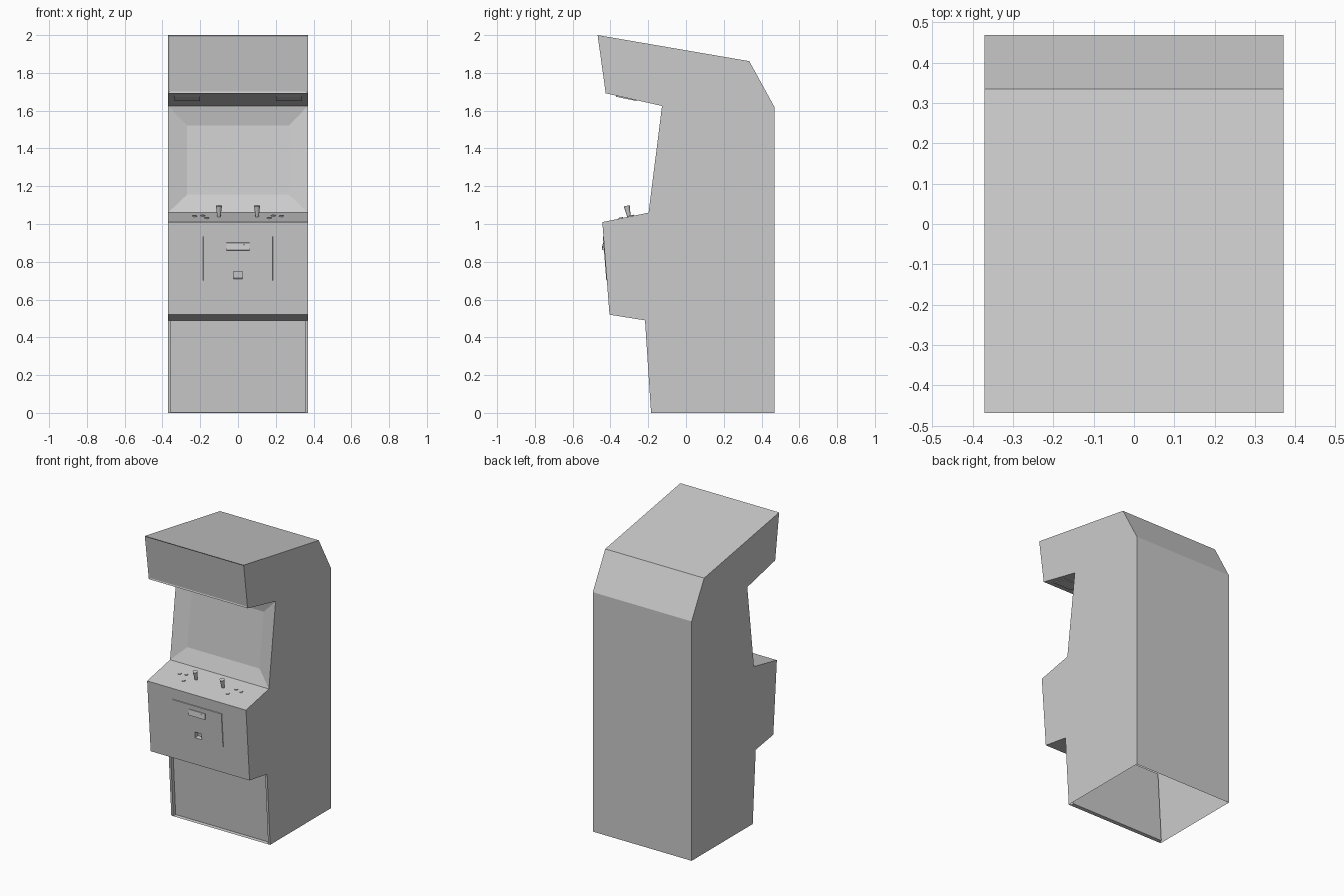
import bpy, bmesh, math
from mathutils import Vector

if "Cube" in bpy.data.objects:
    bpy.data.objects.remove(bpy.data.objects["Cube"])

W = 0.37
# side outline (y, z), counter-clockwise seen from +x
P = [(-0.185, 0), (0.468, 0), (0.468, 1.62), (0.335, 1.862), (-0.468, 2.0),
     (-0.425, 1.692), (-0.127, 1.625), (-0.198, 1.06), (-0.443, 1.01),
     (-0.405, 0.52), (-0.217, 0.49)]


def finish(bm, name):
    me = bpy.data.meshes.new(name)
    bm.to_mesh(me)
    bm.free()
    ob = bpy.data.objects.new(name, me)
    bpy.context.collection.objects.link(ob)
    return ob


def panel(bm, i, xs=(W, -W), ts=(0, 1)):
    """Grid of quads along outline segment i; returns rows of faces."""
    a, b = Vector(P[i]), Vector(P[(i + 1) % len(P)])
    grid = [[bm.verts.new((x, *a.lerp(b, t))) for x in xs] for t in ts]
    return [[bm.faces.new((r[k], r[k + 1], s[k + 1], s[k])) for k in range(len(xs) - 1)]
            for r, s in zip(grid, grid[1:])]


def push(bm, faces, border, depth):
    bm.normal_update()
    bmesh.ops.inset_region(bm, faces=faces, thickness=border, depth=depth,
                           use_boundary=True, use_even_offset=True)


def prism(name, outline, x0, x1):
    bm = bmesh.new()
    l, r = ([bm.verts.new((x, y, z)) for y, z in outline] for x in (x0, x1))
    bm.faces.new(l)
    bm.faces.new(r)
    for k in range(len(l)):
        n = (k + 1) % len(l)
        bm.faces.new((l[k], l[n], r[n], r[k]))
    bmesh.ops.recalc_face_normals(bm, faces=bm.faces)
    return finish(bm, name)


# cabinet shell, open underneath
bm = bmesh.new()
bm.faces.new([bm.verts.new((W, y, z)) for y, z in P])
bm.faces.new([bm.verts.new((-W, y, z)) for y, z in reversed(P)])
for i in (1, 2, 3, 5, 7, 9):
    panel(bm, i)
# marquee, framed by a thin lip
push(bm, panel(bm, 4)[0], 0.008, -0.004)
# sloping bezel around the screen
push(bm, panel(bm, 6)[0], 0.1, -0.03)
# coin door with return pocket
zs = (1.01, 0.935, 0.75, 0.71, 0.70, 0.52)
rows = panel(bm, 8, (W, 0.185, 0.025, -0.025, -0.185, -W),
             [(1.01 - z) / 0.49 for z in zs])
pocket = rows[2][2]
push(bm, [f for r in rows[1:4] for f in r[1:4]], 0.002, 0.003)
push(bm, [pocket], 0.001, -0.03)
# kick panel set back between the side boards
kick = panel(bm, 10, (W, W - 0.015, 0.015 - W, -W))
push(bm, [kick[0][1]], 0.0005, -0.025)
bmesh.ops.remove_doubles(bm, verts=bm.verts, dist=0.0001)
finish(bm, "cabinet")

# coin slot housing
prism("coin_slot_housing", [(-0.43, 0.86), (-0.444, 0.862), (-0.44, 0.9), (-0.43, 0.905)],
      -0.062, 0.062)
prism("coin_slot", [(-0.43, 0.868), (-0.4455, 0.87), (-0.4425, 0.89), (-0.43, 0.892)],
      0.028, 0.034)

# controls on the sloping deck
tilt = math.atan2(0.05, 0.245)
up = Vector((0, -math.sin(tilt), math.cos(tilt)))


def control(name, x, y, r1, r2, h, sides):
    base = Vector((x, y, 1.01 + (y + 0.443) * 0.05 / 0.245))
    bpy.ops.mesh.primitive_cone_add(vertices=sides, radius1=r1, radius2=r2, depth=h,
                                    location=base + up * (h / 2 - 0.001),
                                    rotation=(tilt, 0, 0))
    bpy.context.object.name = name
    bpy.ops.object.shade_smooth_by_angle()


for side, s in (("left", -1), ("right", 1)):
    control(f"{side}_joystick", s * 0.101, -0.302, 0.009, 0.016, 0.06, 12)
    for k, (x, y) in enumerate([(0.165, -0.345), (0.187, -0.285), (0.23, -0.294)]):
        control(f"{side}_button_{k + 1}", s * x, y, 0.012, 0.011, 0.006, 12)
    # speaker grille under the marquee
    prism(f"{side}_speaker_grille", [(-0.37, 1.682), (-0.26, 1.657), (-0.262, 1.651), (-0.372, 1.674)],
          s * 0.2, s * 0.335)
